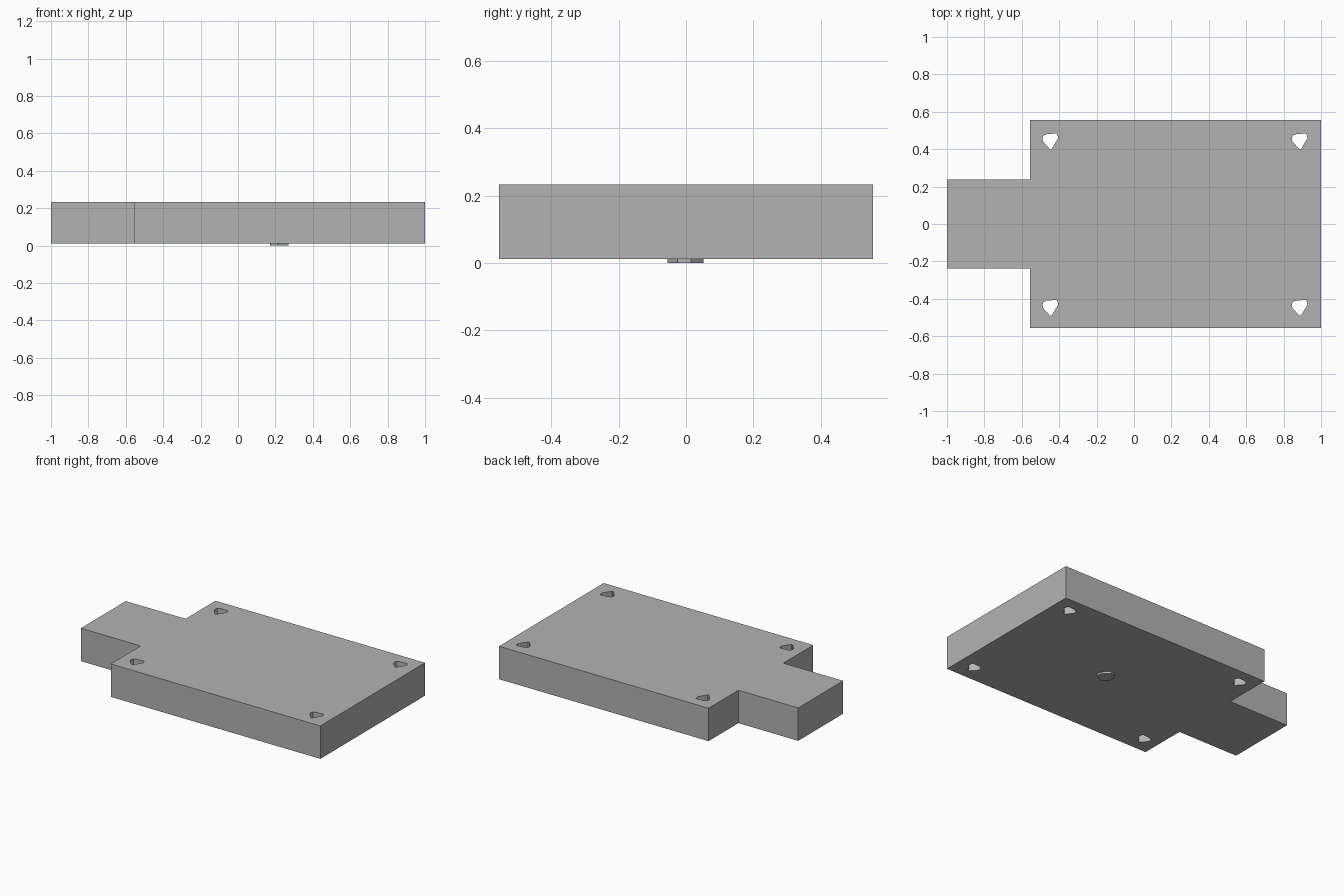
import bpy
import bmesh

if "Cube" in bpy.data.objects:
    bpy.data.objects.remove(bpy.data.objects["Cube"], do_unlink=True)

grey = bpy.data.materials.new("mid grey")
grey.use_nodes = True
color = (0.45, 0.45, 0.45, 1)
grey.diffuse_color = color
grey.node_tree.nodes["Principled BSDF"].inputs["Base Color"].default_value = color


def prism(name, loops, bottom, top):
    """Extrude an outline, with any further loops as through holes."""
    bm = bmesh.new()
    for loop in loops:
        verts = [bm.verts.new((x, y, bottom)) for x, y in loop]
        for a, b in zip(verts, verts[1:] + verts[:1]):
            bm.edges.new((a, b))
    bmesh.ops.triangle_fill(bm, use_beauty=True, use_dissolve=False, edges=bm.edges[:])
    made = bmesh.ops.extrude_face_region(bm, geom=bm.faces[:], use_keep_orig=True)
    moved = [v for v in made["geom"] if isinstance(v, bmesh.types.BMVert)]
    bmesh.ops.translate(bm, verts=moved, vec=(0, 0, top - bottom))
    bmesh.ops.recalc_face_normals(bm, faces=bm.faces[:])
    mesh = bpy.data.meshes.new(name)
    bm.to_mesh(mesh)
    bm.free()
    mesh.materials.append(grey)
    obj = bpy.data.objects.new(name, mesh)
    bpy.context.collection.objects.link(obj)
    return obj


# Plate with a narrow tab on one end
half_width, half_tab, shoulder = 0.555, 0.238, -0.556
upper = [(1, half_width), (shoulder, half_width), (shoulder, half_tab), (-1, half_tab)]
outline = upper + [(x, -y) for x, y in reversed(upper)]

# Faceted mounting holes, one near each corner and all turned the same way
facets = [(-0.042, 0.012), (-0.036, 0.028), (-0.015, 0.036), (0.036, 0.039),
          (0.043, 0.015), (0.008, -0.044), (-0.002, -0.044), (-0.038, -0.004)]
holes = [[(cx + x, cy + y) for x, y in facets]
         for cx in (-0.448, 0.885) for cy in (-0.445, 0.445)]
prism("tabbed_plate", [outline] + holes, 0.012, 0.233)

# Shallow faceted boss on the underside
boss = [(0.27, -0.025), (0.265, 0.015), (0.225, 0.052), (0.19, 0.045),
        (0.17, 0.01), (0.175, -0.03), (0.215, -0.055)]
prism("underside_boss", [boss], 0, 0.012)
